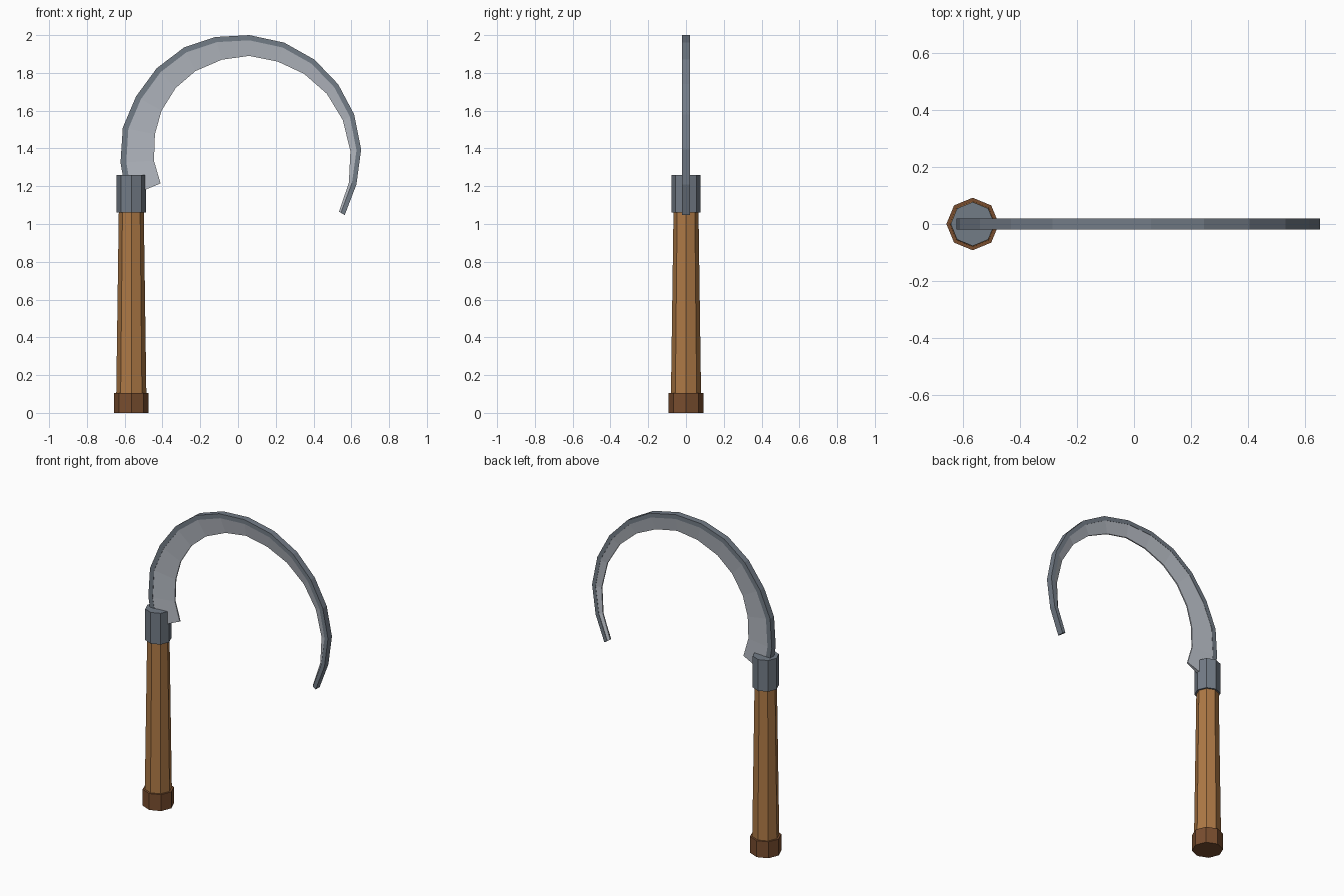
import bpy, bmesh, math
from mathutils import Vector

if "Cube" in bpy.data.objects:
    bpy.data.objects.remove(bpy.data.objects["Cube"])


def material(name, rgb):
    m = bpy.data.materials.new(name)
    m.diffuse_color = (*rgb, 1)
    m.use_nodes = True
    m.node_tree.nodes["Principled BSDF"].inputs["Base Color"].default_value = m.diffuse_color
    return m


WOOD = material("wood", (0.42, 0.19, 0.06))
DARK_WOOD = material("dark wood", (0.19, 0.075, 0.028))
DARK_STEEL = material("dark steel", (0.17, 0.2, 0.24))
BLADE_STEEL = material("blade steel", (0.47, 0.5, 0.55))

HANDLE_X = -0.565


def finish(bm, name, mat):
    bmesh.ops.recalc_face_normals(bm, faces=bm.faces)
    me = bpy.data.meshes.new(name)
    bm.to_mesh(me)
    bm.free()
    me.materials.append(mat)
    ob = bpy.data.objects.new(name, me)
    bpy.context.collection.objects.link(ob)
    return ob


def octagon_post(name, z0, z1, r0, r1, mat):
    bm = bmesh.new()
    bmesh.ops.create_cone(bm, cap_ends=True, segments=8, radius1=r0, radius2=r1, depth=z1 - z0)
    bmesh.ops.translate(bm, verts=bm.verts, vec=(HANDLE_X, 0, (z0 + z1) / 2))
    return finish(bm, name, mat)


def swept_strip(name, outer, inner, t_outer, t_inner, mat):
    """Closed strip between two curves in the xz plane, with half thickness at each curve."""
    bm = bmesh.new()
    rings = []
    for o, i in zip(outer, inner):
        rings.append([bm.verts.new(v) for v in (
            (o.x, -t_outer, o.y), (i.x, -t_inner, i.y),
            (i.x, t_inner, i.y), (o.x, t_outer, o.y))])
    for a, b in zip(rings, rings[1:]):
        for k in range(4):
            n = (k + 1) % 4
            bm.faces.new((a[k], a[n], b[n], b[k]))
    bm.faces.new(rings[0])
    bm.faces.new(rings[-1][::-1])
    return finish(bm, name, mat)


# Handle
octagon_post("pommel", 0, 0.105, 0.092, 0.092, DARK_WOOD)
octagon_post("handle", 0.08, 1.08, 0.08, 0.066, WOOD)
octagon_post("ferrule", 1.06, 1.26, 0.077, 0.077, DARK_STEEL)

# Blade curves, from the ferrule to the tip
outer = [Vector(p) for p in (
    (-.59, 1.14), (-.622, 1.325), (-.61, 1.51), (-.54, 1.675), (-.43, 1.825),
    (-.285, 1.935), (-.12, 1.99), (.06, 2.0), (.245, 1.96), (.405, 1.87),
    (.53, 1.74), (.615, 1.58), (.652, 1.395), (.627, 1.21), (.565, 1.047))]
inner = [Vector(p) for p in (
    (-.41, 1.215), (-.445, 1.335), (-.44, 1.475), (-.405, 1.60), (-.33, 1.72),
    (-.225, 1.81), (-.085, 1.87), (.06, 1.89), (.21, 1.86), (.35, 1.795),
    (.47, 1.69), (.555, 1.55), (.595, 1.385), (.587, 1.22), (.535, 1.065))]

# Spine line: a band of nearly constant width inside the outer curve
middle = []
for k, (o, i) in enumerate(zip(outer, inner)):
    width = min(0.031 - 0.0005 * k, 0.72 * (i - o).length)
    middle.append(o + (i - o).normalized() * width)

swept_strip("blade_spine", outer, middle, 0.02, 0.02, DARK_STEEL)
swept_strip("blade", middle, inner, 0.0185, 0.004, BLADE_STEEL)
